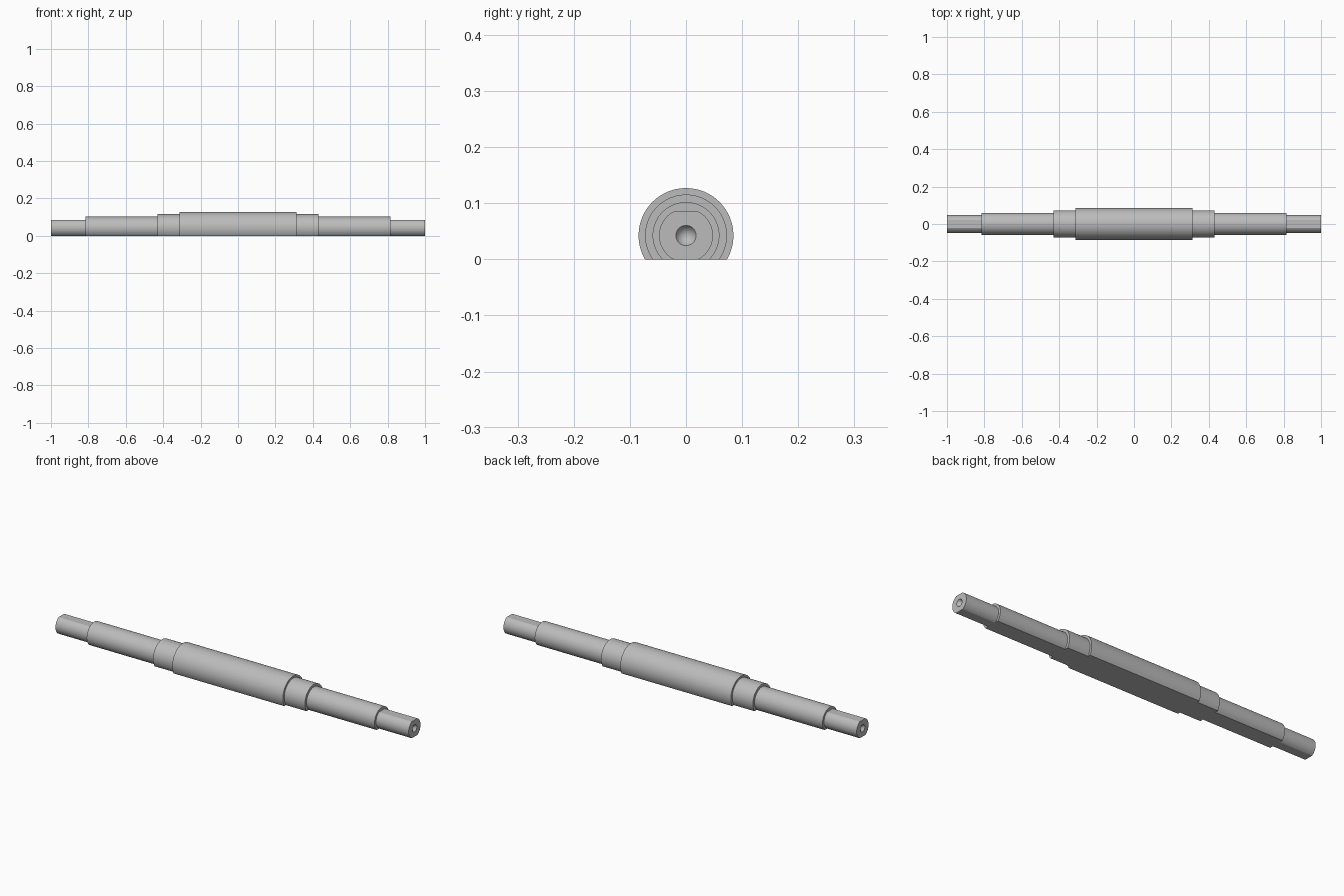
import bpy, bmesh
from math import asin, sin, cos, pi, radians

cube = bpy.data.objects.get("Cube")
if cube:
    bpy.data.objects.remove(cube, do_unlink=True)

AXIS_Z = 0.0425      # height of the shaft axis above the flat underside
STEPS = 32           # divisions per side arc

steel = bpy.data.materials.new("steel grey")
steel.use_nodes = True
grey = (0.5, 0.5, 0.5, 1)
steel.diffuse_color = grey
steel.node_tree.nodes["Principled BSDF"].inputs["Base Color"].default_value = grey


def section(bm, x, r, top):
    """Circle about the shaft axis, cut flat at z = 0 and at z = top."""
    low = -asin(min(1, AXIS_Z / r))
    high = asin(min(1, (top - AXIS_Z) / r))
    arc = [low + (high - low) * i / STEPS for i in range(STEPS + 1)]
    angles = arc + [pi - a for a in reversed(arc)]
    return [bm.verts.new((x, r * cos(a), AXIS_Z + r * sin(a))) for a in angles]


# Half profile from the middle outward: x, radius, height of upper flat
FULL, FLAT = 1.0, 2 * AXIS_Z
half = [
    (0.313, 0.0845, FULL), (0.313, 0.073, FULL),     # centre barrel
    (0.43, 0.073, FULL), (0.43, 0.0595, FULL),       # collar
    (0.815, 0.0595, FULL), (0.815, 0.048, FLAT),     # journal
    (1.0, 0.048, FLAT), (1.0, 0.018, FULL),          # flatted end
    (0.969, 0.00001, FULL),                          # conical centre hole
]
profile = [(-x, r, t) for x, r, t in reversed(half)] + half

# Stepped shaft
bm = bmesh.new()
rings = [section(bm, *p) for p in profile]
count = len(rings[0])
for a, b in zip(rings, rings[1:]):
    for i in range(count):
        j = (i + 1) % count
        quad = [a[i], b[i], b[j], a[j]]
        collapsed = (abs(a[i].co.x - b[i].co.x) < 1e-6
                     and all(abs(v.co.z) < 1e-6 for v in quad))
        if not collapsed:
            bm.faces.new(quad)
bmesh.ops.remove_doubles(bm, verts=bm.verts, dist=0.00005)
bmesh.ops.recalc_face_normals(bm, faces=bm.faces)
mesh = bpy.data.meshes.new("stepped_shaft")
bm.to_mesh(mesh)
bm.free()
mesh.materials.append(steel)
shaft = bpy.data.objects.new("stepped_shaft", mesh)
bpy.context.collection.objects.link(shaft)

# Smooth barrels with crisp shoulders and flats
bpy.ops.object.select_all(action="DESELECT")
shaft.select_set(True)
bpy.context.view_layer.objects.active = shaft
bpy.ops.object.shade_smooth_by_angle(angle=radians(20))
